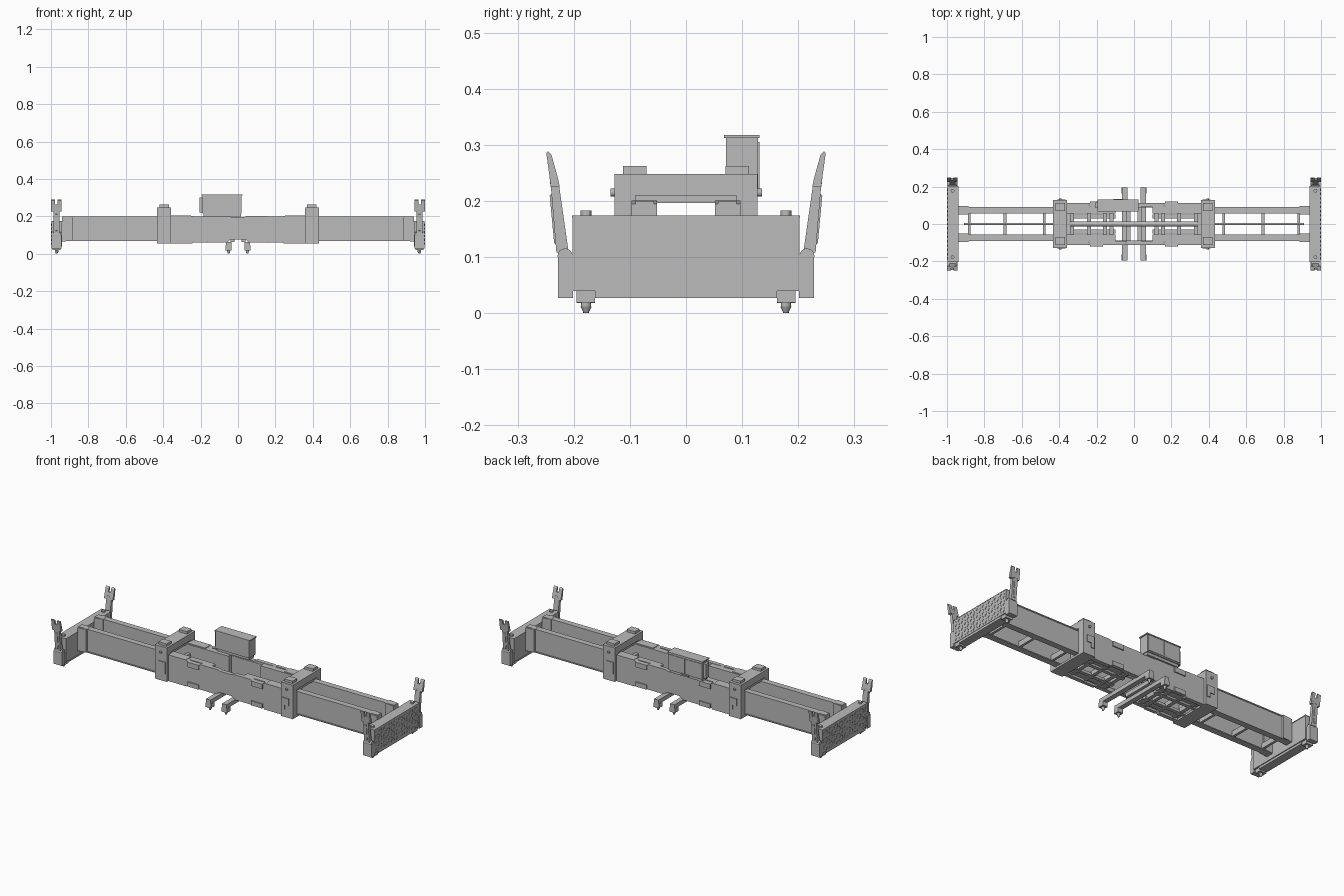
import bpy, bmesh, math
from mathutils import Matrix, Vector

cube = bpy.data.objects.get("Cube")
if cube:
    bpy.data.objects.remove(cube, do_unlink=True)

steel = bpy.data.materials.new("steel_grey")
steel.use_nodes = True
GREY = (0.5, 0.5, 0.5, 1)
steel.diffuse_color = GREY
for node in steel.node_tree.nodes:
    if node.type == 'BSDF_PRINCIPLED':
        node.inputs["Base Color"].default_value = GREY


def finish(name, bm, mirror="", smooth=False):
    """Turn a bmesh into an object, mirrored across the named axes."""
    bmesh.ops.recalc_face_normals(bm, faces=bm.faces)
    mesh = bpy.data.meshes.new(name)
    bm.to_mesh(mesh)
    bm.free()
    mesh.materials.append(steel)
    obj = bpy.data.objects.new(name, mesh)
    bpy.context.collection.objects.link(obj)
    if mirror:
        mod = obj.modifiers.new("mirror", 'MIRROR')
        mod.use_axis = tuple(a in mirror for a in "XYZ")
        mod.use_mirror_merge = False
    if smooth:
        bpy.ops.object.select_all(action='DESELECT')
        obj.select_set(True)
        bpy.context.view_layer.objects.active = obj
        bpy.ops.object.shade_smooth_by_angle()
    return obj


def add_box(bm, x, y, z, turn=None):
    size = Vector((x[1] - x[0], y[1] - y[0], z[1] - z[0]))
    mid = Vector((sum(x), sum(y), sum(z))) / 2
    mat = Matrix.Translation(mid) @ (turn or Matrix()) @ Matrix.Diagonal(size).to_4x4()
    bmesh.ops.create_cube(bm, size=1, matrix=mat)


def box(name, x, y, z, mirror=""):
    bm = bmesh.new()
    add_box(bm, x, y, z)
    return finish(name, bm, mirror)


def rod(name, centre, radius, length, axis, mirror="", sides=16, tip=None):
    bm = bmesh.new()
    turn = {"x": Matrix.Rotation(math.pi / 2, 4, 'Y'),
            "y": Matrix.Rotation(math.pi / 2, 4, 'X'), "z": Matrix()}[axis]
    bmesh.ops.create_cone(bm, cap_ends=True, segments=sides,
                          radius1=radius if tip is None else tip, radius2=radius,
                          depth=length, matrix=Matrix.Translation(centre) @ turn)
    return finish(name, bm, mirror, smooth=True)


def extrude(name, points, span, axis, mirror=""):
    """Extrude a profile along x (points are y, z) or along y (points are x, z)."""
    bm = bmesh.new()
    place = (lambda p: (span[0], *p)) if axis == "x" else (lambda p: (p[0], span[0], p[1]))
    face = bm.faces.new([bm.verts.new(place(p)) for p in points])
    new = bmesh.ops.extrude_face_region(bm, geom=[face])["geom"]
    d = span[1] - span[0]
    bmesh.ops.translate(bm, verts=[v for v in new if isinstance(v, bmesh.types.BMVert)],
                        vec=(d, 0, 0) if axis == "x" else (0, d, 0))
    return finish(name, bm, mirror)


# Telescopic beams, their flanges and end sleeves
box("telescopic_beam", (0.1, 0.94), (0.06, 0.086), (0.07, 0.198), "XY")
box("beam_top_flange", (0.1, 0.94), (0.057, 0.09), (0.194, 0.2), "XY")
box("beam_bottom_flange", (0.1, 0.94), (0.055, 0.09), (0.067, 0.073), "XY")
extrude("beam_end_sleeve", [(0.885, 0.07), (0.94, 0.065), (0.94, 0.195), (0.885, 0.201)],
        (0.052, 0.097), "y", "XY")
for i, x in enumerate((0.48, 0.69, 0.88)):
    box(f"beam_rung_{i}", (x - 0.007, x + 0.007), (-0.06, 0.06), (0.07, 0.1), "X")

# Central side frames with shallow cut-outs along both edges
half = [(0.04, 0.076), (0.06, 0.06), (0.16, 0.06), (0.175, 0.072), (0.225, 0.072),
        (0.245, 0.055), (0.37, 0.055), (0.37, 0.202), (0.245, 0.202), (0.23, 0.196),
        (0.17, 0.196), (0.155, 0.202), (0.05, 0.202), (0.035, 0.197)]
extrude("side_frame", half + [(-x, z) for x, z in reversed(half)], (0.09, 0.113), "y", "Y")
box("side_frame_inner_web", (0, 0.36), (0.088, 0.092), (0.08, 0.19), "XY")
box("frame_top_rib", (0.25, 0.36), (0.062, 0.113), (0.199, 0.204), "XY")
box("frame_clamp", (0.165, 0.235), (0.1, 0.119), (0.17, 0.198), "XY")
box("frame_lower_clamp", (0.165, 0.235), (0.1, 0.119), (0.06, 0.085), "XY")
for i, x in enumerate((0.03, 0.12, 0.155, 0.24, 0.33)):
    box(f"frame_cross_member_{i}", (x - 0.01, x + 0.01), (-0.09, 0.09), (0.062, 0.085), "X")
box("frame_floor_rail", (0.1, 0.36), (0.03, 0.05), (0.06, 0.075), "XY")

# Drive cylinder and push rods on the centre line
rod("drive_cylinder", (0, 0, 0.13), 0.014, 0.72, "x")
rod("push_rod", (0.63, 0, 0.13), 0.006, 0.56, "x", "X")
box("cylinder_carrier", (0.34, 0.36), (-0.09, 0.09), (0.1, 0.15), "X")

# Portal collars around the beams
X0, X1 = 0.358, 0.433
box("collar_side", (X0, X1), (0.09, 0.127), (0.055, 0.248), "XY")
box("collar_top", (X0, X1), (-0.127, 0.127), (0.21, 0.248), "X")
box("collar_lower_tie", (X0, X1), (-0.115, 0.115), (0.055, 0.066), "X")
box("collar_inner_lip", (X0 + 0.005, X1 - 0.005), (-0.115, 0.115), (0.196, 0.212), "X")
box("collar_top_pad", (X0 + 0.012, X1 - 0.012), (0.07, 0.112), (0.248, 0.262), "XY")
bracket = [(0.365, 0.1), (0.385, 0.1), (0.385, 0.125), (0.41, 0.125), (0.41, 0.165), (0.365, 0.165)]
extrude("collar_bracket", bracket, (0.127, 0.132), "y", "XY")
rod("collar_pin", (0.395, 0.13, 0.215), 0.007, 0.01, "y", "XY", 12)

# End beams with raised tread on the outer plate
box("end_beam", (0.94, 0.997), (-0.202, 0.202), (0.04, 0.173), "X")
box("end_beam_foot", (0.945, 0.995), (-0.162, 0.162), (0.027, 0.04), "X")
box("end_beam_cap", (0.938, 0.998), (-0.203, 0.203), (0.17, 0.174), "X")
bm = bmesh.new()
for row in range(6):
    for col in range(17):
        y, z = -0.184 + col * 0.023, 0.055 + row * 0.02
        lean = math.radians(45 if (row + col) % 2 else -45)
        add_box(bm, (0.996, 0.9995), (y - 0.002, y + 0.002), (z - 0.007, z + 0.007),
                Matrix.Rotation(lean, 4, 'X'))
finish("end_tread", bm, "X")

# Corner locks at the end beams
box("lock_housing", (0.95, 0.992), (0.162, 0.195), (0.019, 0.041), "XY")
rod("lock_shaft", (0.97, 0.178, 0.024), 0.009, 0.028, "z", "XY", 12)
rod("lock_tip", (0.97, 0.178, 0.006), 0.01, 0.012, "z", "XY", 12, tip=0.004)
rod("lock_cap", (0.97, 0.178, 0.178), 0.01, 0.01, "z", "XY", 12)

# Corner guides: hinge blocks and upright flippers with forked heads
box("hinge_block", (0.945, 0.998), (0.201, 0.228), (0.027, 0.1), "XY")
rod("hinge_barrel", (0.9715, 0.2155, 0.102), 0.0135, 0.05, "x", "XY")
extrude("flipper_arm", [(0.209, 0.108), (0.231, 0.108), (0.242, 0.24), (0.228, 0.24)],
        (0.954, 0.986), "x", "XY")
head = [(0.225, 0.225), (0.241, 0.225), (0.243, 0.242), (0.249, 0.285), (0.246, 0.289), (0.24, 0.283), (0.228, 0.24)]
extrude("flipper_fork_inner", head, (0.944, 0.964), "x", "XY")
extrude("flipper_fork_outer", head, (0.978, 0.999), "x", "XY")
extrude("flipper_head", [(0.226, 0.23), (0.242, 0.23), (0.245, 0.262), (0.234, 0.262)],
        (0.955, 0.985), "x", "XY")
extrude("flipper_rib", [(0.225, 0.115), (0.235, 0.125), (0.243, 0.21), (0.236, 0.215)],
        (0.965, 0.975), "x", "XY")

# Middle lock arms reaching out below the frame
box("middle_arm", (0.036, 0.064), (-0.195, 0.195), (0.041, 0.064), "X")
box("middle_lock_housing", (0.034, 0.066), (0.162, 0.195), (0.018, 0.043), "XY")
rod("middle_lock_tip", (0.05, 0.178, 0.01), 0.009, 0.02, "z", "XY", 12, tip=0.005)

# Control cabinet on the back side frame
box("cabinet", (-0.19, 0.02), (0.071, 0.128), (0.215, 0.314), "")
box("cabinet_lid", (-0.195, 0.025), (0.068, 0.131), (0.312, 0.318), "")
box("cabinet_base", (-0.185, 0.015), (0.078, 0.122), (0.2, 0.216), "")
for i, x in enumerate((-0.185, -0.082)):
    box(f"cabinet_door_{i}", (x, x + 0.098), (0.126, 0.131), (0.222, 0.305))
box("cabinet_latch", (-0.11, -0.06), (0.126, 0.133), (0.212, 0.219))
box("cabinet_side_duct", (-0.205, -0.188), (0.085, 0.115), (0.22, 0.3))
